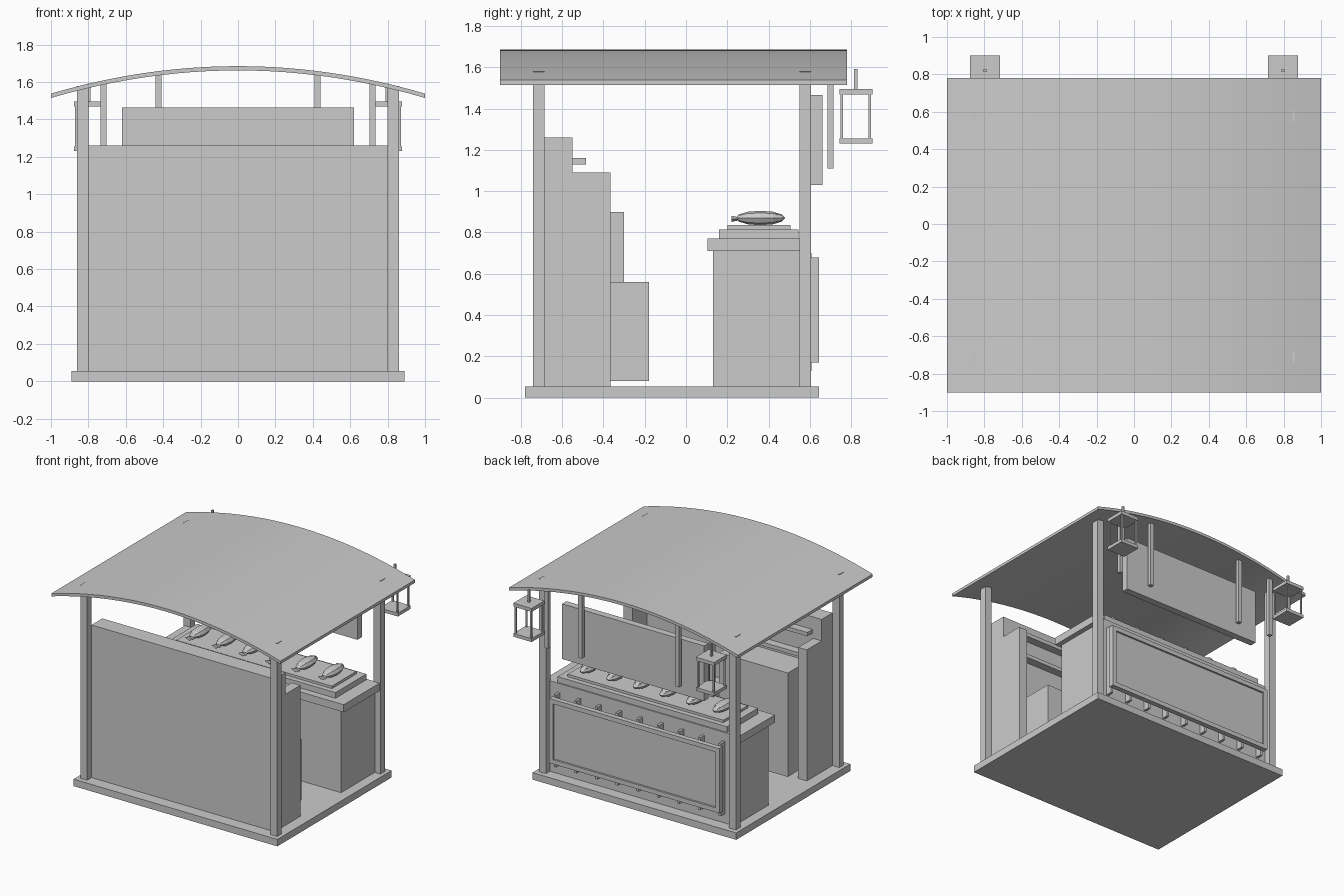
import bpy, bmesh, math
from mathutils import Matrix

if "Cube" in bpy.data.objects:
    bpy.data.objects.remove(bpy.data.objects["Cube"])

grey = bpy.data.materials.new("plain_grey")
grey.diffuse_color = (0.6, 0.6, 0.6, 1)
grey.use_nodes = True
grey.node_tree.nodes["Principled BSDF"].inputs["Base Color"].default_value = grey.diffuse_color


def finish(name, bm):
    me = bpy.data.meshes.new(name)
    bmesh.ops.recalc_face_normals(bm, faces=bm.faces)
    bm.to_mesh(me)
    bm.free()
    me.materials.append(grey)
    ob = bpy.data.objects.new(name, me)
    bpy.context.collection.objects.link(ob)
    return ob


def add_box(bm, x0, x1, y0, y1, z0, z1):
    m = Matrix.Translation(((x0 + x1) / 2, (y0 + y1) / 2, (z0 + z1) / 2))
    m = m @ Matrix.Diagonal((x1 - x0, y1 - y0, z1 - z0, 1))
    bmesh.ops.create_cube(bm, size=1, matrix=m)


def boxes(name, *dims):
    bm = bmesh.new()
    for d in dims:
        add_box(bm, *d)
    return finish(name, bm)


def roof_z(x):
    return 1.685 - 0.147 * x * x


# platform and corner posts
boxes("platform", (-0.89, 0.89, -0.78, 0.645, 0, 0.055))
for s, side in ((-1, "left"), (1, "right")):
    a, b = sorted((s * 0.80, s * 0.86))
    boxes(side + "_front_post", (a, b, -0.74, -0.685, 0.055, 1.58))
    boxes(side + "_back_post", (a, b, 0.55, 0.605, 0.055, 1.58))

# curved roof: arc profile extruded along y
bm = bmesh.new()
n = 24
xs = [-1 + 2 * i / n for i in range(n + 1)]
ring = [(x, roof_z(x)) for x in xs] + [(x, roof_z(x) - 0.023) for x in reversed(xs)]
verts = [bm.verts.new((x, -0.90, z)) for x, z in ring]
face = bm.faces.new(verts)
ext = bmesh.ops.extrude_face_region(bm, geom=[face])
bmesh.ops.translate(bm, vec=(0, 1.68, 0),
                    verts=[v for v in ext["geom"] if isinstance(v, bmesh.types.BMVert)])
roof = finish("curved_roof", bm)
bpy.context.view_layer.objects.active = roof
roof.select_set(True)
bpy.ops.object.shade_smooth_by_angle()
roof.select_set(False)

# front wall with storage behind it
boxes("front_wall", (-0.80, 0.80, -0.685, -0.55, 0.055, 1.26))
boxes("shelf_pillars", (-0.80, -0.725, -0.55, -0.365, 0.055, 1.09),
      (0.725, 0.80, -0.55, -0.365, 0.055, 1.09))
boxes("upper_shelf", (-0.72, 0.72, -0.55, -0.485, 1.13, 1.16))
boxes("lower_shelf", (-0.72, 0.72, -0.55, -0.485, 0.95, 0.98))
boxes("tall_cabinet", (-0.68, -0.08, -0.55, -0.30, 0.08, 0.90))
boxes("low_cabinet", (0.04, 0.68, -0.55, -0.18, 0.08, 0.56))

# counter, slab and stepped display trays
boxes("counter", (-0.81, 0.81, 0.13, 0.555, 0.055, 0.71))
boxes("counter_top", (-0.85, 0.85, 0.105, 0.555, 0.71, 0.77))
boxes("display_tray", (-0.74, 0.74, 0.16, 0.545, 0.77, 0.815))
boxes("ice_bed", (-0.68, 0.68, 0.20, 0.505, 0.815, 0.835))

# battens and framed panel on the back of the counter
boxes("counter_battens", *[(x - 0.01, x + 0.01, 0.555, 0.607, 0.13, 0.70)
                           for x in [-0.72 + 0.18 * i for i in range(9)]])
boxes("counter_panel", (-0.71, 0.71, 0.605, 0.63, 0.20, 0.65))
boxes("panel_frame", (-0.745, 0.745, 0.605, 0.645, 0.17, 0.205),
      (-0.745, 0.745, 0.605, 0.645, 0.645, 0.68),
      (-0.745, -0.71, 0.605, 0.645, 0.205, 0.645),
      (0.71, 0.745, 0.605, 0.645, 0.205, 0.645))

# fish laid out on the ice bed
for i in range(6):
    x = -0.58 + 0.232 * i
    bm = bmesh.new()
    m = (Matrix.Translation((x, 0.36, 0.87)) @ Matrix.Diagonal((0.05, 0.12, 0.035, 1))
         @ Matrix.Rotation(math.pi / 2, 4, 'X'))
    bmesh.ops.create_uvsphere(bm, u_segments=8, v_segments=6, radius=1, matrix=m)
    # tail fin
    m = (Matrix.Translation((x, 0.245, 0.866)) @ Matrix.Diagonal((1, 1, 0.4, 1))
         @ Matrix.Rotation(math.pi / 2, 4, 'X'))
    bmesh.ops.create_cone(bm, cap_ends=True, segments=4, radius1=0.01, radius2=0.038,
                          depth=0.05, matrix=m)
    # eyes
    for s in (-1, 1):
        bmesh.ops.create_icosphere(bm, subdivisions=1, radius=0.008,
                                   matrix=Matrix.Translation((x + s * 0.02, 0.437, 0.887)))
    finish("fish_%d" % (i + 1), bm)

# hanging sign board and hanging strips
boxes("sign_board", (-0.62, 0.62, 0.605, 0.66, 1.03, 1.465))
boxes("hanging_strips", *[(x - 0.016, x + 0.016, 0.685, 0.715, 1.11, roof_z(x) - 0.005)
                          for x in (-0.72, -0.425, 0.425, 0.72)])

# open lanterns at the back corners
for s, side in ((-1, "left"), (1, "right")):
    x, y = s * 0.797, 0.822
    parts = [(x - 0.08, x + 0.08, y - 0.08, y + 0.08, 1.468, 1.495),
             (x - 0.08, x + 0.08, y - 0.08, y + 0.08, 1.23, 1.256),
             (x - 0.008, x + 0.008, y - 0.008, y + 0.008, 1.495, 1.592)]
    for i in (-1, 1):
        for j in (-1, 1):
            cx, cy = x + i * 0.068, y + j * 0.068
            parts.append((cx - 0.006, cx + 0.006, cy - 0.006, cy + 0.006, 1.25, 1.475))
    boxes(side + "_lantern", *parts)
